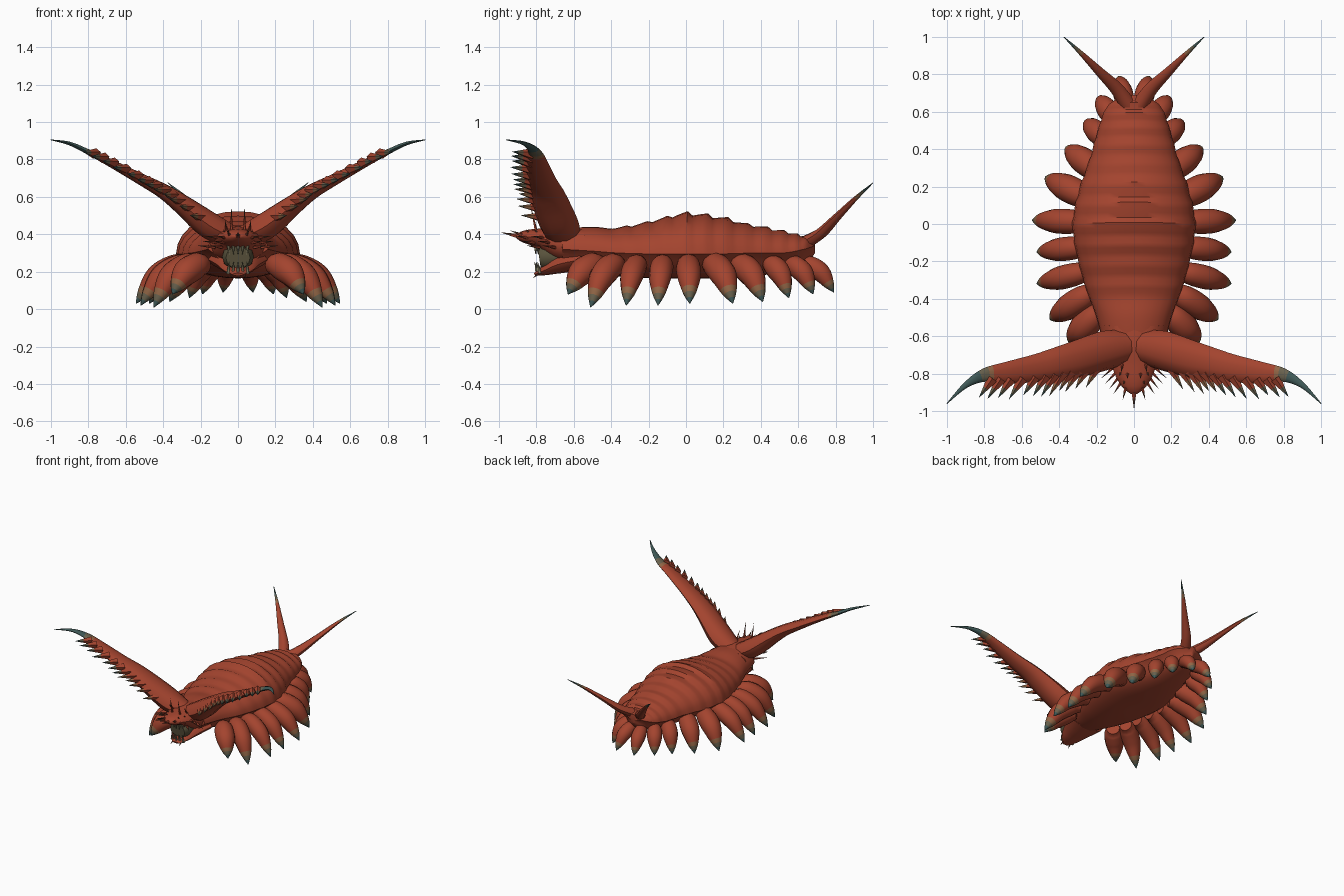
import bpy, bmesh, math, random
from mathutils import Vector

random.seed(4)
cube = bpy.data.objects.get("Cube")
if cube:
    bpy.data.objects.remove(cube)


def material(name, color):
    mat = bpy.data.materials.new(name)
    mat.use_nodes = True
    mat.diffuse_color = (*color, 1)
    mat.node_tree.nodes["Principled BSDF"].inputs["Base Color"].default_value = (*color, 1)
    return mat


RED = material("rust red shell", (0.37, 0.058, 0.028))
TAN = material("tan band", (0.28, 0.13, 0.06))
GREY = material("olive grey band", (0.14, 0.12, 0.075))
TEAL = material("dark teal tips", (0.05, 0.1, 0.095))
OLIVE = material("olive mouth", (0.1, 0.085, 0.045))
BROWN = material("brown spines", (0.12, 0.05, 0.028))
BONE = material("pale teeth", (0.19, 0.17, 0.1))
SHADES = [RED, TAN, GREY, TEAL]


def banded(tan, grey, teal):
    """Colour rule running from shell through tan and grey to a teal tip."""
    return lambda t: sum(t > limit for limit in (tan, grey, teal))


def spline(points, count):
    """Catmull-Rom through tuples of any length."""
    result = []
    last = len(points) - 1
    for i in range(count + 1):
        f = i / count * last
        k = min(int(f), last - 1)
        t = f - k
        a, b, c, d = (points[min(max(k + j, 0), last)] for j in (-1, 0, 1, 2))
        result.append(tuple(
            q + t * (r - p + t * (2 * p - 5 * q + 4 * r - s + t * (3 * (q - r) + s - p))) / 2
            for p, q, r, s in zip(a, b, c, d)))
    return result


def finish(name, bm, mats, angle=45):
    bmesh.ops.recalc_face_normals(bm, faces=bm.faces)
    mesh = bpy.data.meshes.new(name)
    bm.to_mesh(mesh)
    bm.free()
    for mat in mats:
        mesh.materials.append(mat)
    mesh.polygons.foreach_set("use_smooth", [True] * len(mesh.polygons))
    mesh.set_sharp_from_angle(angle=math.radians(angle))
    bpy.context.collection.objects.link(bpy.data.objects.new(name, mesh))


def add_loft(bm, rings, rule=lambda t: 0):
    loops = [[bm.verts.new(p) for p in ring] for ring in rings]
    n = len(loops[0])
    for i, (a, b) in enumerate(zip(loops, loops[1:])):
        for j in range(n):
            k = (j + 1) % n
            face = bm.faces.new((a[j], a[k], b[k], b[j]))
            face.material_index = rule((i + 0.5) / (len(loops) - 1))
    bm.faces.new(loops[0]).material_index = rule(0)
    bm.faces.new(loops[-1]).material_index = rule(1)


def tube_rings(path, hint, sides):
    """Path items are x, y, z, radius along the hint, radius across it."""
    centers = [Vector(p[:3]) for p in path]
    rings = []
    for i, p in enumerate(path):
        tangent = (centers[min(i + 1, len(path) - 1)] - centers[max(i - 1, 0)]).normalized()
        u = Vector(hint)
        u = (u - tangent * u.dot(tangent)).normalized()
        v = tangent.cross(u)
        angles = [math.tau * j / sides for j in range(sides)]
        rings.append([centers[i] + u * math.cos(w) * p[3] + v * math.sin(w) * p[4] for w in angles])
    return rings


def add_spike(bm, base, tip, radius, rule=lambda t: 0):
    base, tip = Vector(base), Vector(tip)
    path = [(*base.lerp(tip, t), radius * (1.02 - t), radius * (1.02 - t)) for t in (0, 0.25, 0.5, 0.75, 1)]
    hint = (0, 0, 1) if abs((tip - base).normalized().z) < 0.9 else (0, 1, 0)
    add_loft(bm, tube_rings(path, hint, 5), rule)


# Segmented body: y, half width, top, rim height, belly
outline = [(-0.66, 0.16, 0.43, 0.32, 0.23), (-0.5, 0.2, 0.44, 0.31, 0.195),
           (-0.36, 0.25, 0.43, 0.3, 0.175), (-0.18, 0.3, 0.465, 0.295, 0.165),
           (0, 0.325, 0.5, 0.295, 0.165), (0.18, 0.29, 0.48, 0.295, 0.165),
           (0.36, 0.23, 0.44, 0.3, 0.175), (0.52, 0.185, 0.41, 0.3, 0.2),
           (0.63, 0.14, 0.385, 0.32, 0.23), (0.69, 0.05, 0.37, 0.34, 0.3)]
STEPS = 60
rings = []
for i, (y, w, top, rim, belly) in enumerate(spline(outline, STEPS)):
    if i % 4 == 0:
        height = random.uniform(0.01, 0.024)
    lift = (i % 4) / 3 * height if 12 < i < STEPS - 4 else 0
    ring = []
    for j in range(28):
        a = math.tau * j / 28
        c, s = math.cos(a), math.sin(a)
        if s >= 0:
            wave = 0.012 * c * c * s
            ring.append((c * (w + lift * 0.3), y - wave, rim + s * (top + lift - rim)))
        else:
            ring.append((c * (w - 0.04 * min(1, -s * 4)), y, rim - (-s) ** 0.8 * (rim - belly)))
    rings.append(ring)
bm = bmesh.new()
add_loft(bm, rings)
finish("segmented_body", bm, [RED])

# Head with full cheeks, and lower jaw
head = [(0, -0.54, 0.35, 0.085, 0.18), (0, -0.64, 0.345, 0.1, 0.155), (0, -0.71, 0.36, 0.085, 0.13),
        (0, -0.77, 0.378, 0.055, 0.115), (0, -0.83, 0.385, 0.042, 0.09),
        (0, -0.88, 0.388, 0.028, 0.055), (0, -0.91, 0.388, 0.006, 0.015)]
jaw = [(0, -0.56, 0.265, 0.055, 0.16), (0, -0.68, 0.24, 0.05, 0.115),
       (0, -0.75, 0.21, 0.03, 0.08), (0, -0.81, 0.185, 0.008, 0.03)]
for name, points in (("head", head), ("lower_jaw", jaw)):
    bm = bmesh.new()
    add_loft(bm, tube_rings(spline(points, 14), (0, 0, 1), 12))
    finish(name, bm, [RED])

# Mouth lining and teeth
bm = bmesh.new()
add_loft(bm, tube_rings([(0, -0.6, 0.28, 0.06, 0.08), (0, -0.75, 0.28, 0.075, 0.085),
                         (0, -0.785, 0.275, 0.06, 0.065)], (0, 0, 1), 12))
finish("mouth_lining", bm, [OLIVE])
bm = bmesh.new()
for i in range(-2, 3):
    x = i * 0.026
    y = -0.795 + abs(x) * 0.3
    add_spike(bm, (x, y, 0.19), (x * 0.9, y - 0.015, 0.255), 0.012)
    add_spike(bm, (x, y - 0.01, 0.35), (x * 0.9, y - 0.01, 0.29), 0.012)
finish("teeth", bm, [BONE])

# Head spines, horns and eyes
half = banded(0.6, 2, 2)
bm = bmesh.new()
add_spike(bm, (0, -0.88, 0.385), (0, -0.99, 0.41), 0.016, half)
for s in (-1, 1):
    add_spike(bm, (s * 0.035, -0.8, 0.41), (s * 0.035, -0.83, 0.55), 0.009, half)
    add_spike(bm, (s * 0.06, -0.74, 0.41), (s * 0.07, -0.8, 0.48), 0.009, half)
    add_spike(bm, (s * 0.04, -0.86, 0.39), (s * 0.06, -0.94, 0.42), 0.012, half)
    add_spike(bm, (s * 0.03, -0.77, 0.2), (s * 0.04, -0.82, 0.165), 0.01, half)
    for i in range(6):
        y = -0.7 - i * 0.028
        z = 0.33 + (i % 3) * 0.025
        add_spike(bm, (s * (0.12 - i * 0.011), y, z),
                  (s * (0.22 - i * 0.022), y - 0.07, z + 0.01), 0.01, half)
finish("head_spines", bm, [RED, BROWN])
bm = bmesh.new()
for s in (-1, 1):
    for x, y in ((0.05, -0.835), (0.07, -0.79)):
        add_spike(bm, (s * x, y, 0.4), (s * x * 1.1, y - 0.02, 0.425), 0.011)
finish("eyes", bm, [BROWN])

# Paired limbs
wing = [(0.02, -0.65, 0.38, 0.08, 0.06), (0.15, -0.675, 0.445, 0.105, 0.075),
        (0.3, -0.72, 0.56, 0.1, 0.055), (0.4, -0.743, 0.63, 0.088, 0.042),
        (0.52, -0.77, 0.695, 0.075, 0.032), (0.68, -0.795, 0.78, 0.058, 0.022),
        (0.8, -0.808, 0.84, 0.036, 0.015), (0.9, -0.862, 0.885, 0.016, 0.01),
        (1, -0.96, 0.905, 0.002, 0.002)]
tail = [(0.02, 0.62, 0.345, 0.04, 0.045), (0.09, 0.72, 0.405, 0.03, 0.036), (0.18, 0.81, 0.495, 0.02, 0.025),
        (0.28, 0.91, 0.595, 0.012, 0.013), (0.375, 1, 0.675, 0.002, 0.002)]
# Leg root x, root y, tip x, tip y, tip z, thickness
legs = [(0.18, -0.46, 0.35, -0.63, 0.08, 1.1), (0.22, -0.36, 0.45, -0.51, 0.01, 1.05),
        (0.24, -0.25, 0.52, -0.32, 0.02, 0.95), (0.25, -0.12, 0.52, -0.15, 0.02, 0.95),
        (0.25, 0.01, 0.545, 0.02, 0.03, 1), (0.23, 0.13, 0.475, 0.25, 0.03, 1.1),
        (0.18, 0.27, 0.365, 0.41, 0.04, 1.05), (0.14, 0.44, 0.26, 0.55, 0.06, 0.9),
        (0.1, 0.55, 0.19, 0.68, 0.08, 0.85), (0.04, 0.62, 0.08, 0.79, 0.09, 0.8)]
swell = [(0, 0, 0.045), (0.25, 0.02, 0.064), (0.6, 0.28, 0.064), (0.85, 0.7, 0.037), (1, 1, 0.002)]

for s, side in ((1, "left"), (-1, "right")):
    def flip(points):
        return [(s * p[0], *p[1:]) for p in points]

    # Blade-like raised arm with a spiked front edge
    path = flip(spline(wing, 40))
    bm = bmesh.new()
    add_loft(bm, tube_rings(path, (0, -1, 0), 10), banded(0.7, 0.73, 0.77))
    for i in range(7, 31, 2):
        x, y, z, a, b = path[i]
        long = random.uniform(0.08, 0.12)
        outer = i > 15
        add_spike(bm, (x - s * 0.02, y - a * 0.6, z), (x + s * long * 0.45, y - a - long * 0.75, z + 0.012),
                  0.03, banded(0.4, 0.6, 0.7) if outer else banded(0.6, 0.8, 2))
    finish(side + "_blade_arm", bm, SHADES)

    # Tail feeler
    bm = bmesh.new()
    add_loft(bm, tube_rings(flip(spline(tail, 20)), (0, 0, 1), 8), banded(0.76, 0.8, 0.85))
    finish(side + "_tail_feeler", bm, SHADES)

    # Plump pointed legs drooping outward
    for n, (rx, ry, tx, ty, tz, size) in enumerate(legs):
        points = [(s * (rx + (tx - rx) * t), ry + (ty - ry) * t, 0.235 + (tz - 0.235) * drop,
                   r * size, r * size) for t, drop, r in swell]
        bm = bmesh.new()
        add_loft(bm, tube_rings(spline(points, 24), (0, 0, 1), 12), banded(0.7, 0.78, 0.87))
        finish(f"{side}_leg_{n + 1}", bm, SHADES)
